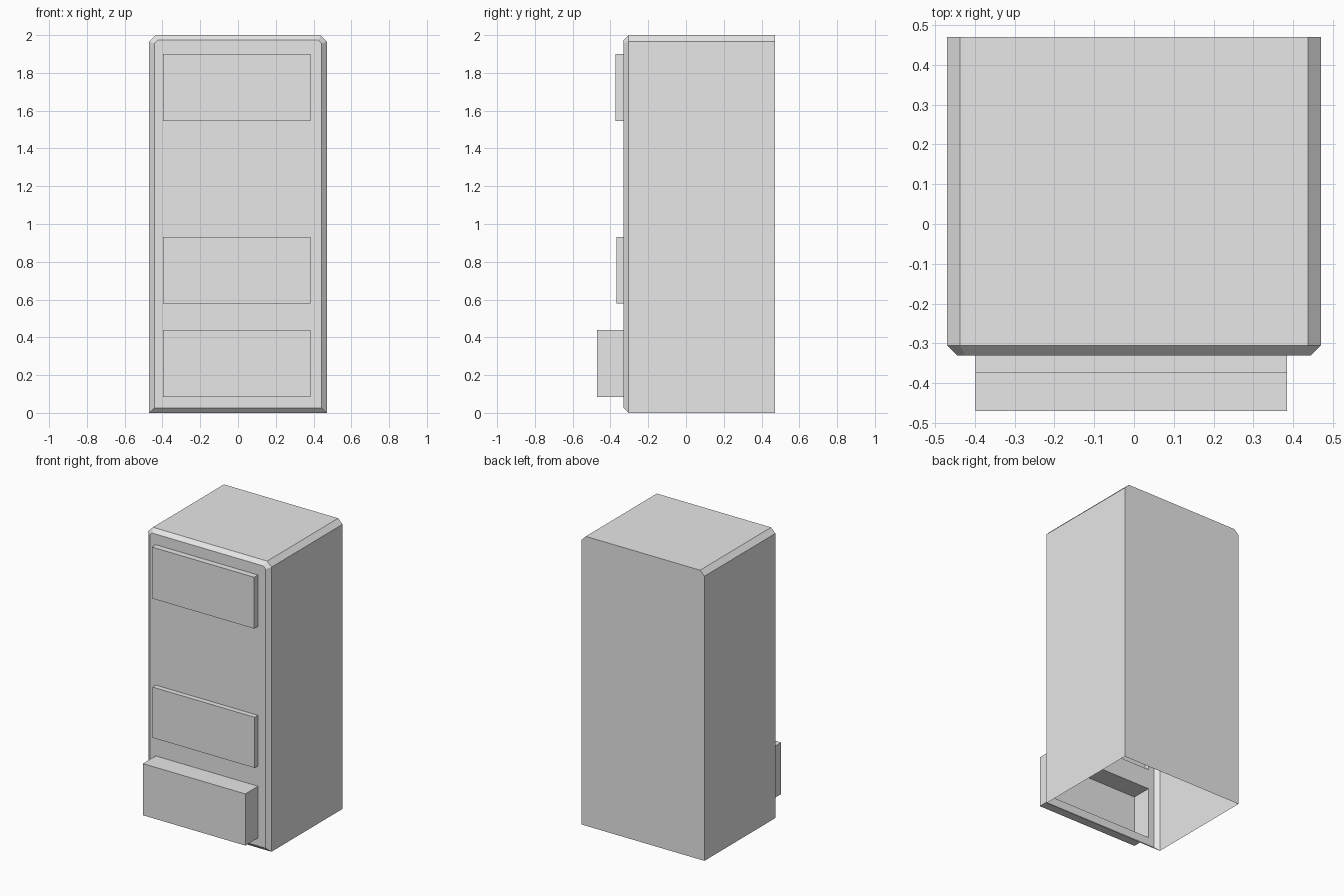
import bpy
import bmesh

cube = bpy.data.objects.get("Cube")
if cube:
    bpy.data.objects.remove(cube, do_unlink=True)

grey = bpy.data.materials.new("light_grey")
grey.use_nodes = True
colour = (0.8, 0.8, 0.8, 1.0)
grey.diffuse_color = colour
for node in grey.node_tree.nodes:
    if node.type == "BSDF_PRINCIPLED":
        node.inputs["Base Color"].default_value = colour

HALF, HEIGHT, CUT = 0.47, 2.0, 0.033
BACK, RIM, FRONT = 0.47, -0.305, -0.331
INSET = 0.027
DRAWER_X = (-0.398, 0.385)
# bottom height, top height, front position of each drawer
DRAWERS = [(0.083, 0.44, -0.47), (0.58, 0.93, -0.367), (1.545, 1.90, -0.373)]


def ring(bm, y, inset):
    """Outline of the cabinet with cut top corners, shrunk evenly by inset."""
    w, top = HALF - inset, HEIGHT - inset
    cut = CUT - inset * (2 - 2 ** 0.5)
    outline = [(-w, inset), (w, inset), (w, top - cut),
               (w - cut, top), (-w + cut, top), (-w, top - cut)]
    return [bm.verts.new((x, y, z)) for x, z in outline]


bm = bmesh.new()
back = ring(bm, BACK, 0)
rim = ring(bm, RIM, 0)
front = ring(bm, FRONT, INSET)

# Walls, top and front bevel; the underside stays open
for i in range(len(rim)):
    j = (i + 1) % len(rim)
    bm.faces.new((rim[i], front[i], front[j], rim[j]))
    if i > 0:
        bm.faces.new((back[i], rim[i], rim[j], back[j]))
bm.faces.new(back)
bm.faces.new(front)

# Cut the front panel along the drawer outlines
cuts = [((x, 0, 0), (1, 0, 0)) for x in DRAWER_X]
cuts += [((0, 0, z), (0, 0, 1)) for d in DRAWERS for z in d[:2]]


def panel_faces():
    return [f for f in bm.faces if all(abs(v.co.y - FRONT) < 1e-5 for v in f.verts)]


for point, normal in cuts:
    faces = panel_faces()
    edges = {e for f in faces for e in f.edges}
    verts = {v for f in faces for v in f.verts}
    bmesh.ops.bisect_plane(bm, geom=faces + list(edges) + list(verts),
                           plane_co=point, plane_no=normal)

# Push each drawer out of the panel as a hollow box
for low, high, y in DRAWERS:
    for face in panel_faces():
        c = face.calc_center_median()
        if low < c.z < high and DRAWER_X[0] < c.x < DRAWER_X[1]:
            base = list(face.verts)
            bm.faces.remove(face)
            lid = [bm.verts.new((v.co.x, y, v.co.z)) for v in base]
            bm.faces.new(lid)
            for i in range(len(base)):
                j = (i + 1) % len(base)
                bm.faces.new((base[i], base[j], lid[j], lid[i]))
            break

bmesh.ops.recalc_face_normals(bm, faces=bm.faces[:])
mesh = bpy.data.meshes.new("drawer_cabinet")
bm.to_mesh(mesh)
bm.free()
mesh.materials.append(grey)
cabinet = bpy.data.objects.new("drawer_cabinet", mesh)
bpy.context.collection.objects.link(cabinet)
